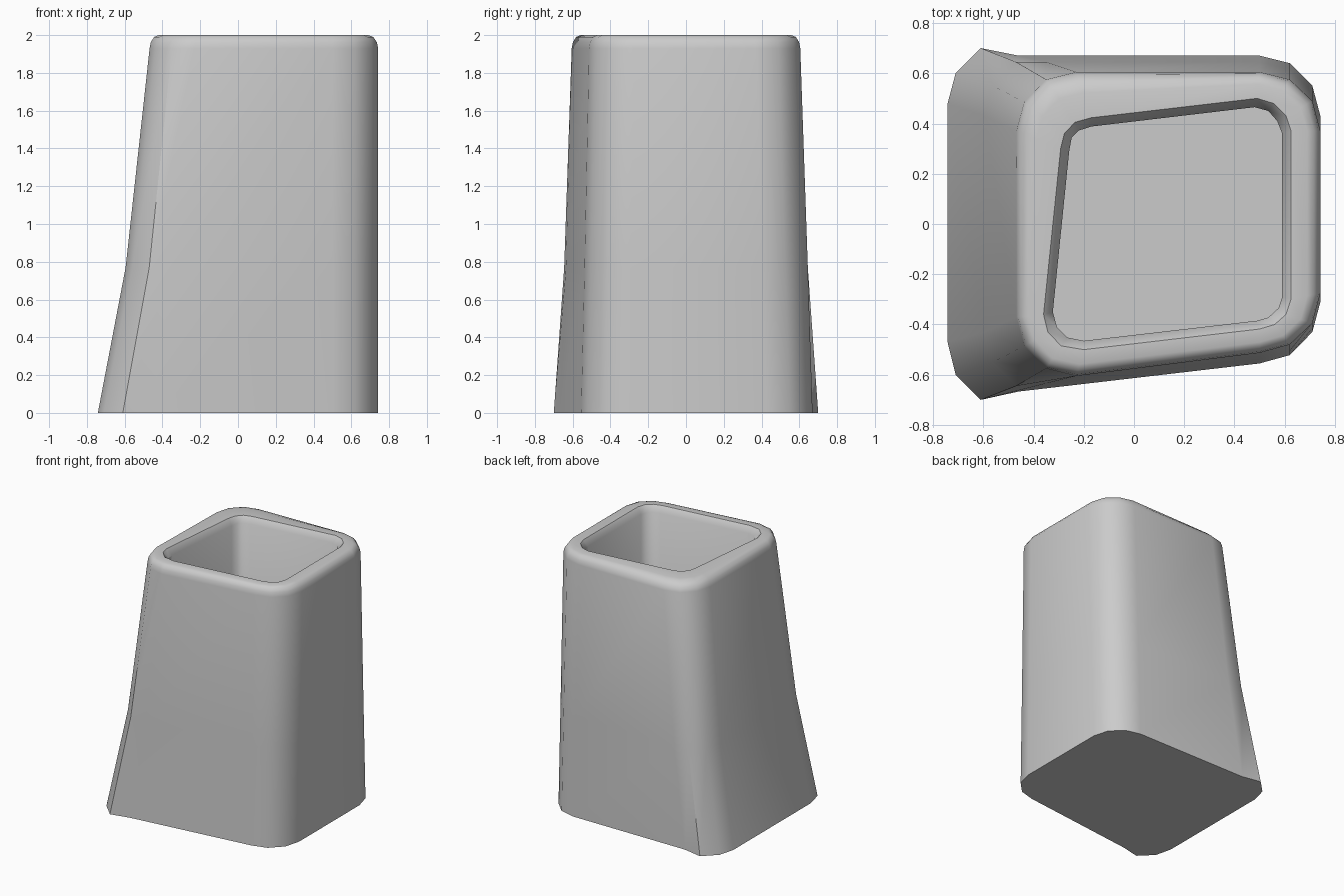
import bpy, bmesh, math

# Each outline has four rounded corners of four points, anticlockwise from front left
base = [(-.742, -.47), (-.71, -.60), (-.61, -.70), (-.46, -.667),
        (.50, -.555), (.62, -.522), (.71, -.43), (.742, -.31),
        (.742, .43), (.71, .55), (.62, .64), (.50, .67),
        (-.46, .67), (-.61, .70), (-.71, .60), (-.742, .48)]
waist = [(-.595, -.43), (-.56, -.55), (-.47, -.645), (-.35, -.635),
         (.50, -.537), (.62, -.505), (.71, -.415), (.742, -.295),
         (.742, .405), (.71, .525), (.62, .615), (.50, .645),
         (-.35, .645), (-.47, .645), (-.56, .55), (-.595, .43)]
shoulder = [(-.468, -.37), (-.437, -.485), (-.35, -.575), (-.23, -.605),
            (.50, -.513), (.62, -.48), (.71, -.395), (.742, -.275),
            (.742, .37), (.71, .49), (.62, .575), (.50, .605),
            (-.23, .605), (-.35, .575), (-.437, .485), (-.468, .37)]
lip = [(-.36, -.36), (-.343, -.43), (-.29, -.485), (-.20, -.50),
       (.50, -.418), (.56, -.40), (.605, -.36), (.625, -.30),
       (.625, .37), (.605, .43), (.555, .48), (.49, .50),
       (-.17, .423), (-.235, .405), (-.277, .36), (-.292, .30)]
bore = [(-.323, -.35), (-.307, -.41), (-.265, -.452), (-.20, -.465),
        (.49, -.385), (.535, -.372), (.575, -.335), (.59, -.29),
        (.59, .36), (.57, .41), (.535, .45), (.48, .465),
        (-.17, .388), (-.22, .372), (-.248, .345), (-.258, .29)]


def blend(a, b, t):
    return [(p[0] + (q[0] - p[0]) * t, p[1] + (q[1] - p[1]) * t) for p, q in zip(a, b)]


# Rings run up the outside, over the rounded rim and down the inside
rings = [(base, 0), (waist, .77), (shoulder, 1.93),
         (blend(shoulder, lip, .06), 1.963),
         (blend(shoulder, lip, .22), 1.99),
         (blend(shoulder, lip, .45), 2.0),
         (lip, 2.0), (bore, 1.955), (bore, .3)]

bm = bmesh.new()
loops = [[bm.verts.new((x, y, z)) for x, y in pts] for pts, z in rings]
for low, high in zip(loops, loops[1:]):
    n = len(low)
    for i in range(n):
        j = (i + 1) % n
        bm.faces.new((low[i], low[j], high[j], high[i]))
bm.faces.new(loops[0][::-1])   # underside
bm.faces.new(loops[-1])        # cavity floor
bmesh.ops.recalc_face_normals(bm, faces=bm.faces)

mesh = bpy.data.meshes.new("tapered_cup")
bm.to_mesh(mesh)
bm.free()
cup = bpy.data.objects.new("tapered_cup", mesh)
bpy.context.collection.objects.link(cup)
bpy.context.view_layer.objects.active = cup
cup.select_set(True)
bpy.ops.object.shade_smooth_by_angle(angle=math.radians(40))
